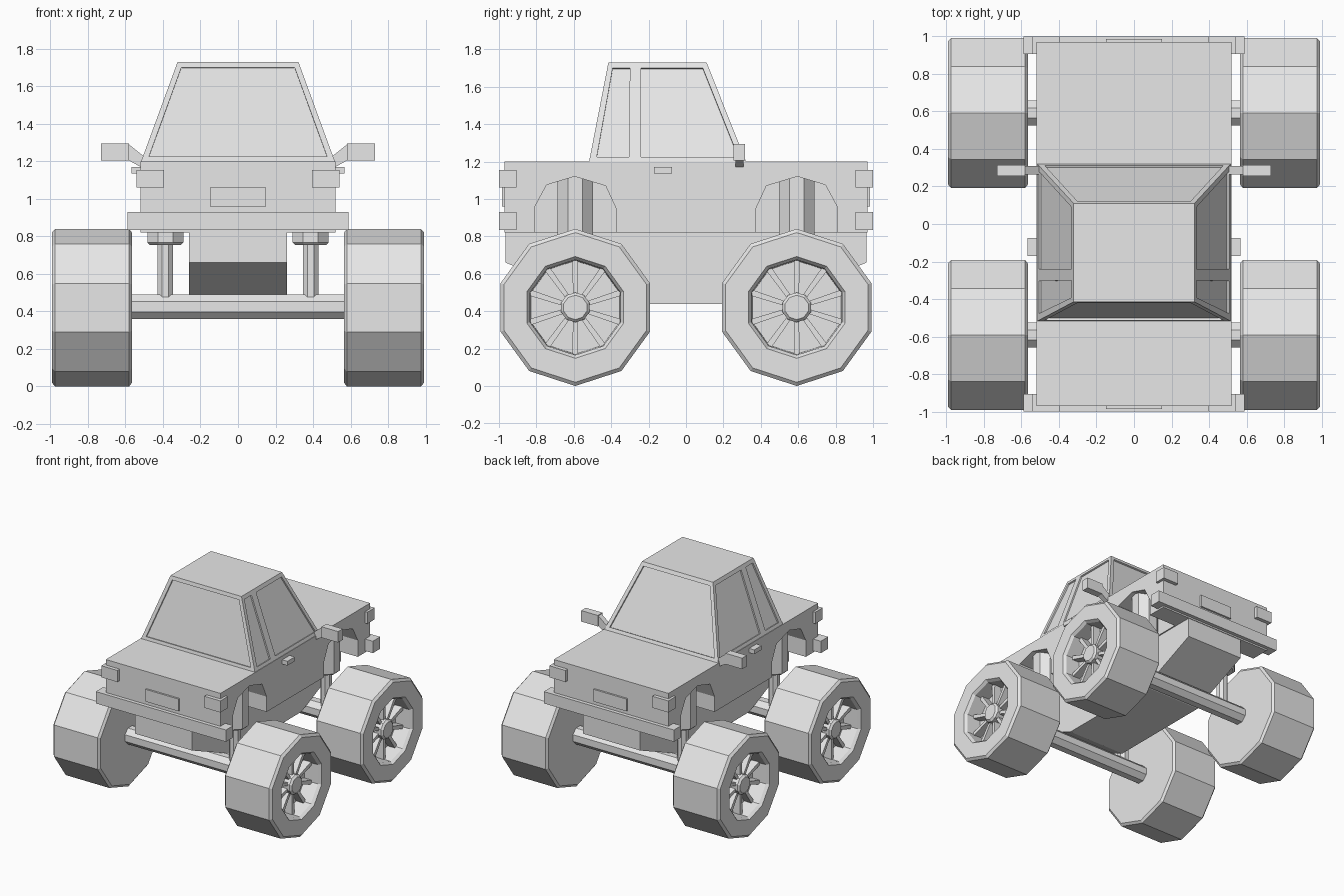
import bpy, bmesh, math
from mathutils import Vector, Matrix

if "Cube" in bpy.data.objects:
    bpy.data.objects.remove(bpy.data.objects["Cube"])

grey = bpy.data.materials.new("light grey")
grey.diffuse_color = (0.8, 0.8, 0.8, 1)
grey.use_nodes = True
grey.node_tree.nodes["Principled BSDF"].inputs["Base Color"].default_value = grey.diffuse_color


def finish(name, bm):
    bmesh.ops.recalc_face_normals(bm, faces=bm.faces)
    me = bpy.data.meshes.new(name)
    bm.to_mesh(me)
    bm.free()
    me.materials.append(grey)
    ob = bpy.data.objects.new(name, me)
    bpy.context.collection.objects.link(ob)
    return ob


def loft(bm, a, b):
    """Closed solid between two matching loops of points."""
    va = [bm.verts.new(p) for p in a]
    vb = [bm.verts.new(p) for p in b]
    bm.faces.new(va)
    bm.faces.new(vb)
    n = len(va)
    for i in range(n):
        j = (i + 1) % n
        bm.faces.new((va[i], va[j], vb[j], vb[i]))


def box(bm, x0, x1, y0, y1, z0, z1):
    c = [(x0, y0), (x1, y0), (x1, y1), (x0, y1)]
    loft(bm, [(x, y, z0) for x, y in c], [(x, y, z1) for x, y in c])


def make_box(name, *d):
    bm = bmesh.new()
    box(bm, *d)
    return finish(name, bm)


def cut(ob, bm):
    """Subtract the solids in bm from ob."""
    cutter = finish("cutter", bm)
    cutter.hide_render = True
    m = ob.modifiers.new("cut", 'BOOLEAN')
    m.operation, m.solver, m.object = 'DIFFERENCE', 'EXACT', cutter
    bpy.context.view_layer.objects.active = ob
    bpy.ops.object.modifier_apply(modifier=m.name)
    bpy.data.objects.remove(cutter)


def lathe(bm, profile, n, mat, phase=0.0):
    """Revolve (height, radius) points round local z; ends are capped."""
    rings = [[bm.verts.new(mat @ Vector((r * math.cos(phase + 2 * math.pi * i / n),
                                         r * math.sin(phase + 2 * math.pi * i / n), h)))
              for i in range(n)] for h, r in profile]
    for a, b in zip(rings, rings[1:]):
        for i in range(n):
            j = (i + 1) % n
            bm.faces.new((a[i], a[j], b[j], b[i]))
    bm.faces.new(rings[0])
    bm.faces.new(rings[-1])


# Body with four wheel arches cut in
body = make_box("body", -0.52, 0.52, -0.97, 0.97, 0.82, 1.2)
arch = [(0.81, 0.7), (0.81, 0.955), (0.745, 1.075), (0.595, 1.12),
        (0.43, 1.07), (0.372, 0.945), (0.372, 0.7)]
bm = bmesh.new()
for sx in (-1, 1):
    for sy in (-1, 1):
        loft(bm, [(sx * 0.27, sy * y, z) for y, z in arch],
             [(sx * 0.7, sy * y, z) for y, z in arch])
cut(body, bm)

# Cabin with shallow recessed windows
Z0, Z1 = 1.19, 1.73
bm = bmesh.new()
loft(bm, [(-0.52, -0.52, Z0), (0.52, -0.52, Z0), (0.52, 0.325, Z0), (-0.52, 0.325, Z0)],
     [(-0.322, -0.415, Z1), (0.322, -0.415, Z1), (0.322, 0.11, Z1), (-0.322, 0.11, Z1)])
cabin = finish("cabin", bm)


def on_wall(a, b, z):
    return a + (b - a) * (z - Z0) / (Z1 - Z0)


def pane(bm, pts, depth=0.012):
    p = [Vector(q) for q in pts]
    n = (p[1] - p[0]).cross(p[2] - p[0]).normalized() * depth
    loft(bm, [q - n for q in p], [q + n for q in p])


bm = bmesh.new()
LO, HI = 1.225, 1.70
for a, b in ((-0.52, -0.415), (0.325, 0.11)):       # end windows
    pane(bm, [(-0.475, on_wall(a, b, LO), LO), (0.475, on_wall(a, b, LO), LO),
              (0.302, on_wall(a, b, HI), HI), (-0.302, on_wall(a, b, HI), HI)])
for s in (-1, 1):                                    # side windows
    xl, xh = s * on_wall(0.52, 0.322, LO), s * on_wall(0.52, 0.322, HI)
    for y0, y1, y2, y3 in ((-0.477, -0.305, -0.3, -0.392), (-0.24, 0.28, 0.09, -0.24)):
        pane(bm, [(xl, y0, LO), (xl, y1, LO), (xh, y2, HI), (xh, y3, HI)])
cut(cabin, bm)

# Underbody with sloping ends
bm = bmesh.new()
side = [(-0.965, 0.825), (-0.965, 0.66), (-0.45, 0.437),
        (0.45, 0.437), (0.965, 0.66), (0.965, 0.825)]
loft(bm, [(-0.26, y, z) for y, z in side], [(0.26, y, z) for y, z in side])
finish("underbody", bm)

# Bumpers, lamps and plates at both ends
for s, end in ((-1, "front"), (1, "rear")):
    make_box(end + "_bumper", -0.59, 0.59, s * 0.905, s * 1.0, 0.833, 0.93)
    make_box(end + "_plate", -0.15, 0.15, s * 0.95, s * 0.985, 0.96, 1.06)
    for t, lr in ((-1, "left"), (1, "right")):
        make_box(f"{end}_{lr}_lamp", t * 0.395, t * 0.54, s * 0.905, s * 1.0, 1.06, 1.155)

# Door handles and mirrors
for s, lr in ((-1, "left"), (1, "right")):
    make_box(lr + "_door_handle", s * 0.51, s * 0.567, -0.17, -0.075, 1.135, 1.17)
    bm = bmesh.new()
    box(bm, s * 0.58, s * 0.73, 0.255, 0.315, 1.205, 1.295)
    arm = [(0.585, 1.293), (0.585, 1.207), (0.51, 1.165), (0.50, 1.225)]
    loft(bm, [(s * x, 0.265, z) for x, z in arm], [(s * x, 0.308, z) for x, z in arm])
    finish(lr + "_mirror", bm)

# Axles, shock absorbers and wheels
WY, WZ = 0.592, 0.42
ALONG_X = Matrix.Rotation(math.pi / 2, 4, 'Y')
tyre = [(0.565, 0.40), (0.58, 0.42), (0.975, 0.42), (0.992, 0.40),
        (0.992, 0.272), (0.97, 0.255), (0.85, 0.25)]
for sy, end in ((-1, "front"), (1, "rear")):
    bm = bmesh.new()
    lathe(bm, [(-0.6, 0.072), (0.6, 0.072)], 8,
          Matrix.Translation((0, sy * WY, 0.425)) @ ALONG_X, math.pi / 8)
    finish(end + "_axle", bm)
    for sx, lr in ((-1, "left"), (1, "right")):
        bm = bmesh.new()
        at = Matrix.Translation((sx * 0.387, sy * WY, 0))
        lathe(bm, [(0.755, 0.09), (0.768, 0.104), (1.13, 0.104)], 8, at, math.pi / 8)
        lathe(bm, [(0.43, 0.045), (0.80, 0.045)], 8, at, math.pi / 8)
        finish(f"{end}_{lr}_shock", bm)

        bm = bmesh.new()
        turn = Matrix.Rotation(sx * math.pi / 2, 4, 'Y')
        at = Matrix.Translation((0, sy * WY, WZ)) @ turn
        lathe(bm, tyre, 10, at)
        lathe(bm, [(0.84, 0.08), (0.935, 0.08), (0.95, 0.065)], 10, at)
        for i in range(10):                          # spokes
            rot = at @ Matrix.Rotation(2 * math.pi * i / 10, 4, 'Z')
            q = [(0.06, -0.012), (0.252, -0.016), (0.252, 0.016), (0.06, 0.012)]
            loft(bm, [rot @ Vector((x, y, 0.845)) for x, y in q],
                 [rot @ Vector((x, y, 0.915)) for x, y in q])
        finish(f"{end}_{lr}_wheel", bm)
